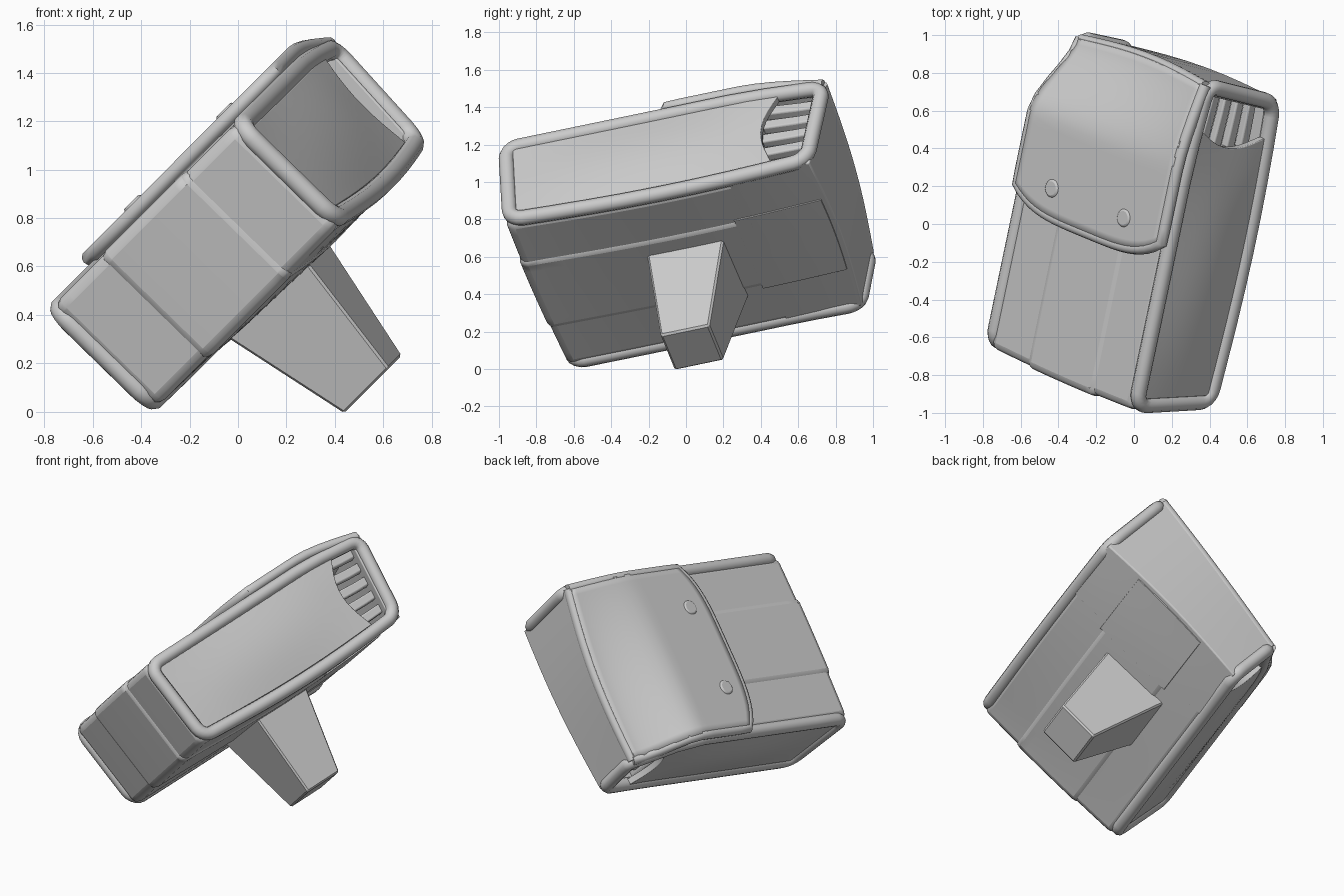
import bpy, bmesh, math
from mathutils import Vector, Matrix

if "Cube" in bpy.data.objects:
    bpy.data.objects.remove(bpy.data.objects["Cube"])

grey = bpy.data.materials.new("plain_grey")
grey.use_nodes = True
grey.diffuse_color = (0.6, 0.6, 0.6, 1)
grey.node_tree.nodes["Principled BSDF"].inputs["Base Color"].default_value = (0.6, 0.6, 0.6, 1)

# Pouch space: x = width, y = length (closed end to lid end), z = thickness
HALF, BACK, FRONT, END = 0.55, 0.25, 0.85, 1.01
# Resting pose: the pouch leans on its stud
POSE = Matrix(((0.68, 0.2, -0.707), (-0.28, 0.96, 0), (0.68, 0.2, 0.707))).to_4x4()
POSE = POSE @ Matrix.Translation((0.525, 0, 0))
parts = []


def sag(v):
    """Slump the lid end, skew both ends a little and belly out the back."""
    across, up = v.x / HALF, (v.z - BACK) / (FRONT - BACK)
    middle = math.cos(across * math.pi / 2)
    belly = max(math.cos((v.y - 0.25) / 0.9 * math.pi / 2), 0)
    s = min(max((v.y - 0.6) / 0.4, 0), 1)
    s = s * s * (3 - 2 * s)
    v.z -= s * up * (0.035 + 0.085 * (1 - across) + 0.02 * middle)
    v.z -= (1 - up) * belly * (0.022 + 0.018 * across)
    v.y += s * (0.03 * middle - 0.045 + 0.015 * across + up * (0.08 + 0.02 * across))
    f = max(-v.y, 0) / 0.67
    v.y += f * (0.01 * (1 - across) + 0.025 * (1 - up) - 0.01 * middle)
    v.x += 0.02 * min(across, 0)


def lid_height(y):
    """The lid dips inside the piping as it turns over the end."""
    return FRONT + 0.035 - 0.045 * max((y - 0.65) / 0.36, 0) ** 2


def finish(name, mesh, bevel=0.0, segments=3, smooth=True):
    mesh.transform(POSE)
    ob = bpy.data.objects.new(name, mesh)
    bpy.context.collection.objects.link(ob)
    mesh.materials.clear()
    mesh.materials.append(grey)
    if bevel:
        mod = ob.modifiers.new("soft_edges", "BEVEL")
        mod.width, mod.segments, mod.limit_method = bevel, segments, "ANGLE"
        mod.angle_limit = math.radians(50)
    if smooth:
        parts.append(ob)
    return ob


def box(name, lo, hi, bevel=0.03, cuts=0, shape=None, segments=3, smooth=True):
    bm = bmesh.new()
    bmesh.ops.create_cube(bm, size=1)
    if cuts:
        bmesh.ops.subdivide_edges(bm, edges=bm.edges[:], cuts=cuts, use_grid_fill=True)
    for v in bm.verts:
        unit = v.co.copy()
        v.co = Vector([a + (b - a) * (c + 0.5) for a, b, c in zip(lo, hi, unit)])
        if shape:
            shape(v.co, unit)
        if smooth:
            sag(v.co)
    bmesh.ops.recalc_face_normals(bm, faces=bm.faces)
    mesh = bpy.data.meshes.new(name)
    bm.to_mesh(mesh)
    bm.free()
    return finish(name, mesh, bevel, segments, smooth)


def tube(name, points, radius, cyclic=False):
    curve = bpy.data.curves.new(name, "CURVE")
    curve.dimensions, curve.bevel_depth, curve.bevel_resolution = "3D", radius, 3
    curve.use_fill_caps = True
    line = curve.splines.new("POLY")
    line.points.add(len(points) - 1)
    for p, co in zip(line.points, points):
        co = Vector(co)
        sag(co)
        p.co = (*co, 1)
    line.use_cyclic_u = cyclic
    temp = bpy.data.objects.new("temp", curve)
    bpy.context.collection.objects.link(temp)
    deps = bpy.context.evaluated_depsgraph_get()
    mesh = bpy.data.meshes.new_from_object(temp.evaluated_get(deps))
    bpy.data.objects.remove(temp)
    return finish(name, mesh)


def rounded_loop(x, y0, y1, z0, z1, r):
    pts = []
    for i, (cy, cz) in enumerate([(y1 - r, z1 - r), (y0 + r, z1 - r), (y0 + r, z0 + r), (y1 - r, z0 + r)]):
        for k in range(6):
            a = math.pi / 2 * (i + k / 5)
            pts.append((x, cy + r * math.cos(a), cz + r * math.sin(a)))
        # straight runs get extra points so they can sag
        nxt = [(y0 + r, z1), (y0, z0 + r), (y1 - r, z0), (y1, z1 - r)][i]
        last = pts[-1]
        for k in range(1, 8):
            f = k / 8
            pts.append((x, last[1] + (nxt[0] - last[1]) * f, last[2] + (nxt[1] - last[2]) * f))
    return pts


# Main body and the walls round the open lid end
box("pouch_body", (-HALF, -0.72, BACK), (HALF, 0.72, FRONT), 0.05, cuts=11)
box("back_wall", (-HALF, 0.55, BACK), (HALF, END, BACK + 0.05), 0.02, cuts=11)
box("lid_end_wall", (-HALF, END - 0.05, BACK), (HALF, END + 0.02, FRONT - 0.01), 0.03, cuts=7)

# Slightly raised strip between the stitched seams
box("centre_panel", (-0.27, -0.728, BACK - 0.008), (0.27, 0.7, FRONT + 0.008), 0.045, cuts=11)
box("back_centre_panel", (-0.27, 0.5, BACK - 0.008), (0.27, END - 0.01, BACK + 0.02), 0.005, cuts=11)


# Lid flap with a curved lower edge
def lower_edge(x):
    return 0.105 + 0.105 * abs(x / HALF) ** 4


bm = bmesh.new()
bmesh.ops.create_grid(bm, x_segments=24, y_segments=20, size=1)
for v in bm.verts:
    x, f = v.co.x * HALF, (v.co.y + 1) / 2
    y = lower_edge(x) + (END - lower_edge(x)) * f
    v.co = Vector((x, y, lid_height(y)))
    sag(v.co)
mesh = bpy.data.meshes.new("lid_flap")
bm.to_mesh(mesh)
bm.free()
flap = finish("lid_flap", mesh)
solid = flap.modifiers.new("thickness", "SOLIDIFY")
solid.thickness, solid.offset = 0.06, 0

sides = [END - 0.08 * k for k in range(10)]
hem = [(-HALF, y) for y in sides]
hem += [(HALF * k / 12, lower_edge(HALF * k / 12)) for k in range(-12, 13)]
hem += [(HALF, y) for y in reversed(sides)]
tube("flap_hem", [(x, y, lid_height(y)) for x, y in hem], 0.032)
tube("lid_end_hem", [(HALF * k / 8, END - 0.01, lid_height(END)) for k in range(-8, 9)], 0.033)

for side, sx in (("right", -1), ("left", 1)):
    # Piping round the side
    tube(side + "_piping", rounded_loop(sx * HALF, -0.69, END, BACK + 0.03, FRONT - 0.025, 0.075), 0.042, True)

    # Padded side panel with a scooped upper end
    def pad(co, unit):
        dome = math.cos(unit.y * math.pi) * math.cos(unit.z * math.pi)
        co.x += sx * 0.025 * dome
        if unit.y > 0.2:
            co.y -= 0.07 * math.cos(unit.z * math.pi) * (unit.y - 0.2) / 0.3
    box(side + "_side_panel", (sx * HALF - 0.02, -0.65, 0.32), (sx * HALF + 0.02, 0.8, 0.79),
        0.01, cuts=9, shape=pad)

    # Slats inside the opening
    for k in range(5):
        z = 0.35 + 0.1 * k
        box(f"{side}_slat_{k + 1}", (sx * 0.47 - 0.025, 0.68, z), (sx * 0.47 + 0.025, END - 0.03, z + 0.06),
            0.01, cuts=2)

    # Snap button on the flap
    bm = bmesh.new()
    bmesh.ops.create_cone(bm, cap_ends=True, segments=24, radius1=0.055, radius2=0.045, depth=0.03,
                          matrix=Matrix.Translation((sx * 0.28 - 0.01, 0.265, FRONT + 0.06)))
    mesh = bpy.data.meshes.new("button")
    bm.to_mesh(mesh)
    bm.free()
    finish(side + "_snap_button", mesh, 0.008, 2)


# Tapered belt stud on the back
def taper(co, unit):
    if unit.z < 0:
        co.x = -0.08 + unit.x * 0.275
        co.y = 0.163 + unit.y * 0.27


box("belt_stud", (-0.33, -0.025, -0.315), (0.15, 0.41, 0.26), 0.01, shape=taper, segments=1, smooth=False)

# Keep creases sharp on the soft parts
bpy.ops.object.select_all(action="DESELECT")
for ob in parts:
    ob.select_set(True)
    bpy.context.view_layer.objects.active = ob
bpy.ops.object.shade_smooth_by_angle(angle=math.radians(40))
